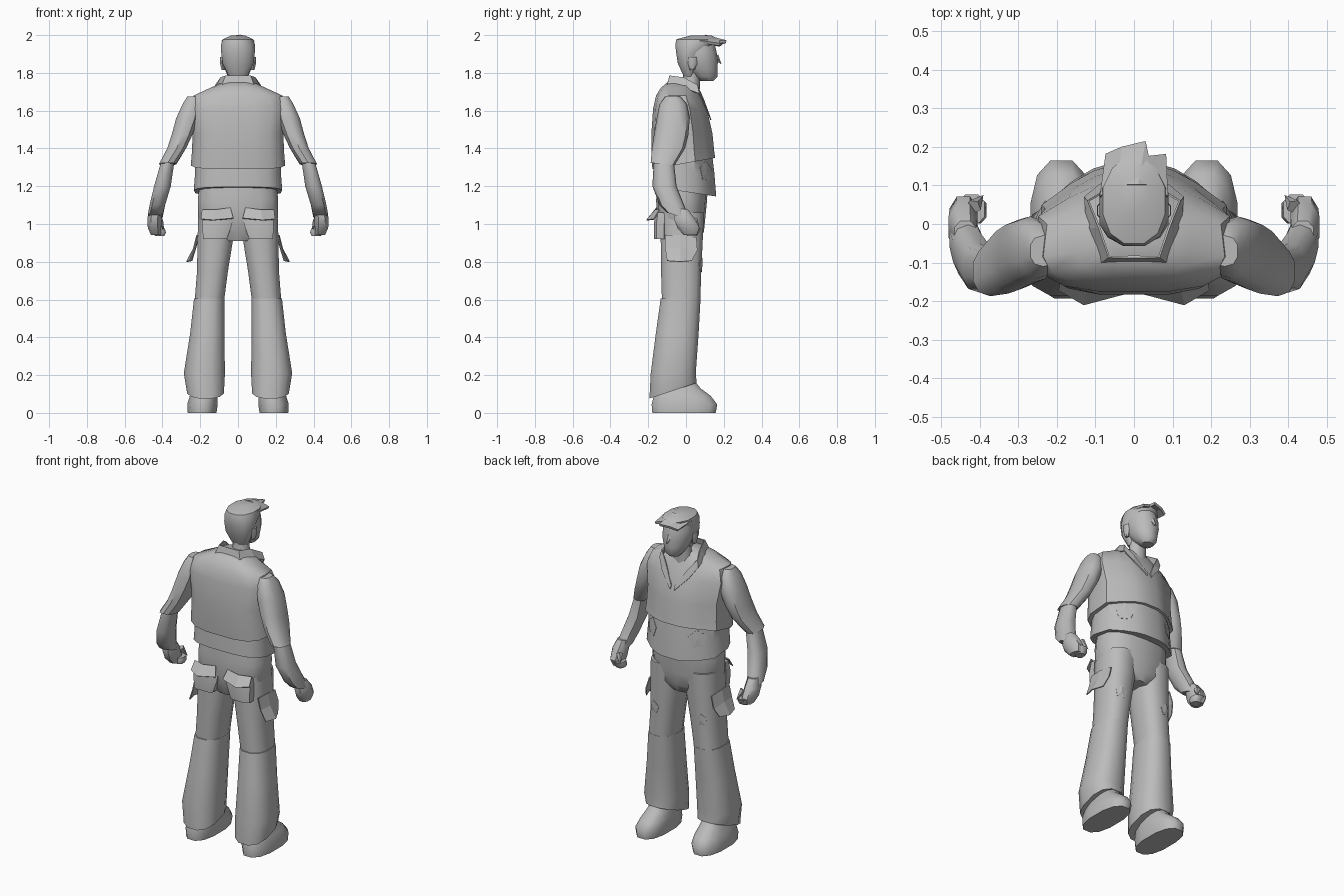
import bpy, bmesh, math
from mathutils import Vector

cube = bpy.data.objects.get("Cube")
if cube:
    bpy.data.objects.remove(cube)

GREY = (0.5, 0.5, 0.5, 1)
grey = bpy.data.materials.new("plain grey")
grey.use_nodes = True
grey.diffuse_color = GREY
grey.node_tree.nodes["Principled BSDF"].inputs["Base Color"].default_value = GREY


def finish(name, bm, mirror=False, thick=0, angle=45):
    """Turn a bmesh into an object; thickened sheets stay flat, solids are smooth."""
    bmesh.ops.recalc_face_normals(bm, faces=bm.faces)
    mesh = bpy.data.meshes.new(name)
    bm.to_mesh(mesh)
    bm.free()
    obj = bpy.data.objects.new(name, mesh)
    bpy.context.collection.objects.link(obj)
    mesh.materials.append(grey)
    if thick:
        mod = obj.modifiers.new("thickness", "SOLIDIFY")
        mod.thickness = thick
        mod.offset = 0
    if mirror:
        mod = obj.modifiers.new("mirror", "MIRROR")
        mod.use_clip = True
    if not thick:
        bpy.ops.object.select_all(action="DESELECT")
        bpy.context.view_layer.objects.active = obj
        obj.select_set(True)
        bpy.ops.object.shade_smooth_by_angle(angle=math.radians(angle))
    return obj


def loft(name, rings, sides=12, square=2.0, taper=0, mirror=False, tilt=0, angle=45):
    """Skin rings of (centre x, z, half width, back y, front y); taper narrows
    the front and tilt slopes the last ring."""
    bm = bmesh.new()
    loops = []
    for k, (cx, z, rx, back, front) in enumerate(rings):
        loop = []
        for i in range(sides):
            a = math.tau * (i + 0.5) / sides
            c, s = math.cos(a), math.sin(a)
            px = math.copysign(abs(c) ** (2 / square), c)
            py = math.copysign(abs(s) ** (2 / square), s)
            px *= 1 - taper * max(0, py - 0.3)
            y = (back + front) / 2 + py * (front - back) / 2
            slope = tilt * y if k == len(rings) - 1 else 0
            loop.append(bm.verts.new((cx + rx * px, y, z + slope)))
        loops.append(loop)
    for a, b in zip(loops, loops[1:]):
        for i in range(sides):
            j = (i + 1) % sides
            bm.faces.new((a[i], a[j], b[j], b[i]))
    bm.faces.new(loops[0])
    bm.faces.new(loops[-1])
    return finish(name, bm, mirror, angle=angle)


def strip(name, rows, thick, mirror=True):
    """Sheet spanned between rows of points."""
    bm = bmesh.new()
    grid = [[bm.verts.new(p) for p in row] for row in rows]
    for a, b in zip(grid, grid[1:]):
        for i in range(len(a) - 1):
            bm.faces.new((a[i], a[i + 1], b[i + 1], b[i]))
    return finish(name, bm, mirror, thick)


def patch(name, target, centre, radius, sides):
    """Thin plate laid on the nearest surface of another part."""
    _, mid, normal, _ = target.closest_point_on_mesh(Vector(centre))
    across = normal.cross(Vector((0, 0, 1))).normalized()
    up = across.cross(normal)
    bm = bmesh.new()
    hub = bm.verts.new(mid + normal * 0.003)
    rim = []
    for i in range(sides):
        a = math.tau * i / sides + 0.4
        p = mid + radius * (across * math.cos(a) + up * math.sin(a))
        _, hit, n, _ = target.closest_point_on_mesh(p)
        rim.append(bm.verts.new(hit + n * 0.003))
    for i in range(sides):
        bm.faces.new((hub, rim[i], rim[(i + 1) % sides]))
    return finish(name, bm, True, 0.002)


def spike(name, base, tip, radius, mirror=False):
    """Small pointed wedge."""
    base, tip = Vector(base), Vector(tip)
    bm = bmesh.new()
    bmesh.ops.create_cone(bm, cap_ends=True, segments=5, radius1=radius,
                          radius2=0, depth=(tip - base).length)
    turn = (tip - base).to_track_quat("Z", "Y")
    bmesh.ops.rotate(bm, verts=bm.verts, matrix=turn.to_matrix())
    bmesh.ops.translate(bm, verts=bm.verts, vec=(base + tip) / 2)
    return finish(name, bm, mirror)


# Torso: short vest over a looser shirt
loft("vest", [(0, 1.75, .085, -.1, .045), (0, 1.72, .15, -.135, .06),
              (0, 1.68, .238, -.16, .075), (0, 1.61, .262, -.176, .112),
              (0, 1.48, .243, -.185, .142), (0, 1.38, .247, -.185, .152),
              (0, 1.322, .253, -.18, .157)], 16, 3.2, .7, tilt=.18)
shirt = loft("shirt", [(0, 1.37, .228, -.165, .14), (0, 1.27, .23, -.172, .152),
                       (0, 1.17, .237, -.175, .162)], 16, 3.2, .6, tilt=-.15)
strip("collar", [
    [(0, -.085, 1.785), (.065, -.085, 1.785), (.09, -.01, 1.775), (.118, .06, 1.735),
     (.07, .088, 1.67), (.01, .125, 1.57)],
    [(0, -.1, 1.73), (.085, -.1, 1.73), (.12, -.01, 1.72), (.128, .068, 1.69),
     (.09, .1, 1.63), (.015, .132, 1.55)]], .006)
patch("shirt_patches", shirt, (.16, .12, 1.28), .055, 5)

# Head
loft("neck", [(0, 1.66, .07, -.04, .07), (0, 1.76, .05, -.015, .075),
              (0, 1.84, .05, -.015, .08)], 10)
loft("head", [(0, 1.757, .035, .075, .145), (0, 1.78, .055, .045, .168),
              (0, 1.82, .072, 0, .168), (0, 1.86, .084, -.025, .172),
              (0, 1.91, .087, -.03, .165), (0, 1.97, .075, -.03, .15)], 12, 2.3, .25)
loft("hair", [(0, 1.78, .05, -.012, .045), (0, 1.85, .084, -.045, .07),
              (0, 1.91, .092, -.055, .1), (0, 1.95, .092, -.06, .155),
              (0, 1.978, .083, -.054, .175), (0, 1.997, .04, .02, .14)], 12, 2.3, .2)
strip("hair_fringe", [
    [(-.085, .07, 1.965), (-.04, .1, 1.988), (.01, .1, 1.995), (.04, .1, 1.988),
     (.085, .07, 1.965)],
    [(-.07, .18, 1.945), (-.03, .198, 1.96), (.03, .213, 1.965), (.035, .175, 1.965),
     (.08, .18, 1.95)]], .015, mirror=False)
spike("nose", (0, .155, 1.885), (0, .188, 1.845), .02)
loft("ears", [(.078, 1.815, .01, .02, .045), (.084, 1.85, .013, .01, .06),
              (.086, 1.885, .01, .015, .055)], 6, mirror=True)

# Arms
loft("upper_sleeves", [(.235, 1.675, .035, -.11, -.03), (.248, 1.635, .047, -.14, .005),
                       (.268, 1.56, .062, -.155, .02), (.297, 1.47, .057, -.17, .012),
                       (.325, 1.4, .052, -.18, -.005), (.372, 1.305, .047, -.187, -.06)],
     10, 2.4, mirror=True, tilt=-.1)
loft("forearms", [(.37, 1.34, .036, -.17, -.065), (.4, 1.2, .046, -.178, -.05),
                  (.427, 1.1, .043, -.14, -.01), (.438, 1.03, .041, -.1, .02)],
     10, 2.4, mirror=True, tilt=-.3)
loft("hands", [(.437, 1.08, .03, -.06, .01), (.443, 1.03, .04, -.068, .05),
               (.442, .98, .038, -.05, .075), (.435, .942, .028, -.015, .06)],
     8, 2.4, mirror=True)
loft("curled_fingers", [(.42, .975, .035, 0, .078), (.412, .955, .032, 0, .07),
                        (.415, .937, .027, .005, .06)], 8, 2.8, mirror=True)
spike("thumbs", (.415, .045, 1.02), (.39, .075, .965), .02, True)

# Trousers
loft("trouser_seat", [(0, 1.22, .205, -.15, .115), (0, 1.13, .217, -.158, .112),
                      (0, 1.03, .215, -.155, .102), (0, .96, .18, -.14, .095),
                      (0, .91, .08, -.12, .07)], 14, 2.8, .2)
thighs = loft("thighs", [(.112, 1.06, .1, -.14, .098), (.12, .92, .097, -.137, .092),
                         (.135, .75, .084, -.135, .084), (.152, .59, .08, -.13, .078)],
              12, 2.5, mirror=True)
loft("flared_trouser_legs", [(.152, .605, .083, -.137, .08), (.163, .42, .093, -.163, .07),
                             (.178, .21, .112, -.19, .055), (.172, .14, .1, -.197, .06)],
     12, 2.5, mirror=True, tilt=.33)
patch("thigh_patches", thighs, (.16, .1, .78), .04, 5)

# Pockets: back pouches with flaps, and flaring thigh pockets
loft("back_pouches", [(.105, 1.06, .08, -.162, -.1), (.11, 1, .083, -.172, -.1),
                      (.122, .92, .066, -.172, -.1)], 8, 3.5, mirror=True)
strip("back_pouch_flaps", [
    [(.04, -.155, 1.085), (.12, -.16, 1.075), (.19, -.14, 1.075)],
    [(.025, -.18, 1.03), (.13, -.208, 1.02), (.195, -.17, 1.025)]], .006)
strip("thigh_pockets", [
    [(.212, -.11, .94), (.218, -.03, .94), (.208, .055, .93)],
    [(.228, -.11, .87), (.235, -.03, .87), (.228, .06, .86)],
    [(.255, -.1, .805), (.272, -.03, .8), (.245, .03, .805)]], .006)

# Shoes
loft("shoes", [(.19, 0, .078, -.183, .162), (.188, .045, .083, -.187, .17),
               (.182, .09, .075, -.175, .135), (.178, .13, .065, -.16, .08),
               (.175, .18, .05, -.13, .04)], 12, 2.5, mirror=True, angle=50)
